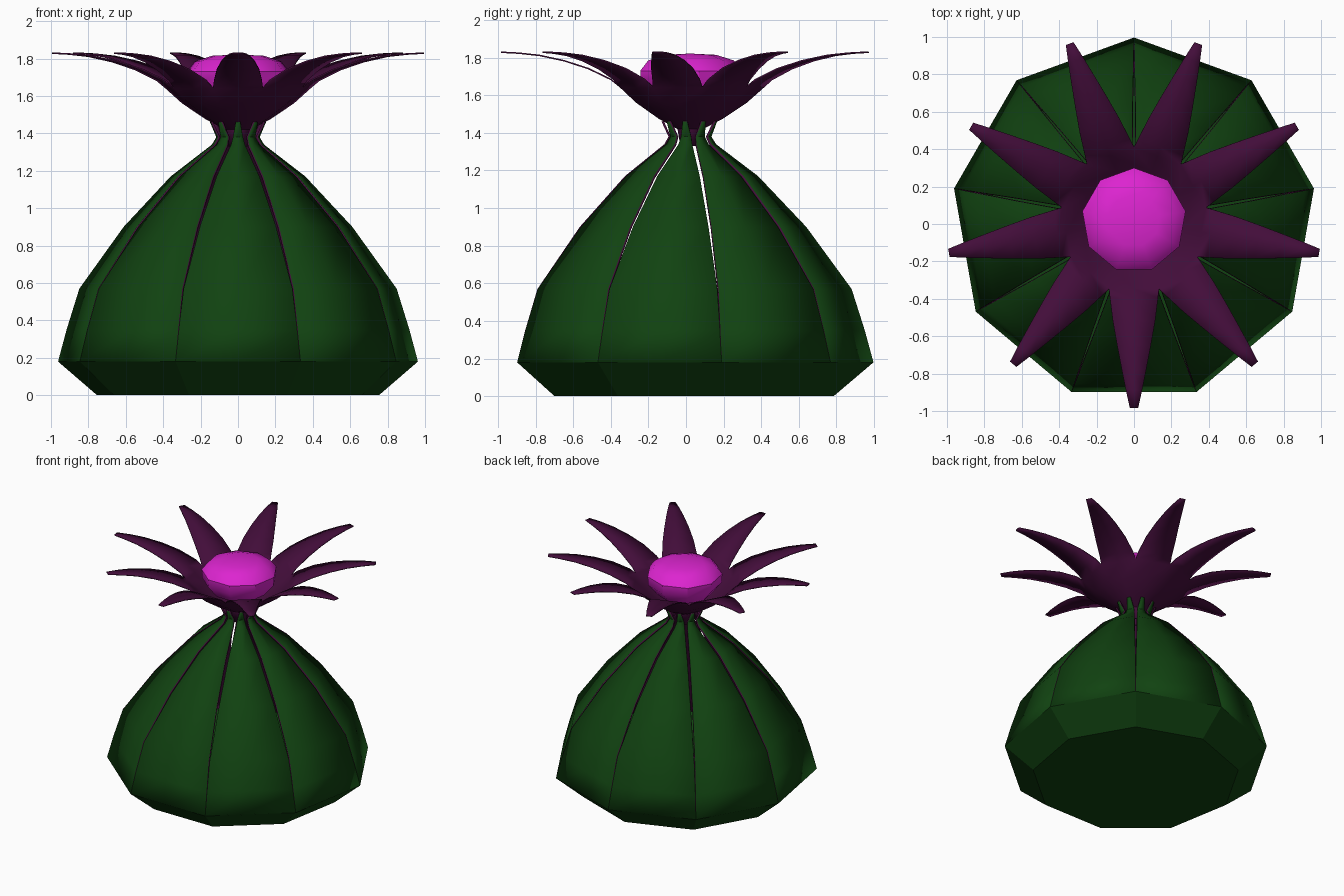
import bpy, bmesh, math
from mathutils import Vector

if "Cube" in bpy.data.objects:
    bpy.data.objects.remove(bpy.data.objects["Cube"])

SIDES = 9
CENTRE_Y = 0.02
TAN = math.tan(math.pi / SIDES)


def material(name, rgb):
    m = bpy.data.materials.new(name)
    m.diffuse_color = (*rgb, 1)
    m.use_nodes = True
    m.node_tree.nodes["Principled BSDF"].inputs["Base Color"].default_value = m.diffuse_color
    return m


green = material("leaf green", (0.0055, 0.055, 0.0055))
purple = material("petal purple", (0.055, 0.004, 0.042))
magenta = material("bright magenta", (0.72, 0.018, 0.63))


def finish(name, bm, mats, angle=30):
    bmesh.ops.remove_doubles(bm, verts=bm.verts, dist=0.0008)
    me = bpy.data.meshes.new(name)
    bm.to_mesh(me)
    bm.free()
    ob = bpy.data.objects.new(name, me)
    bpy.context.collection.objects.link(ob)
    for m in mats:
        me.materials.append(m)
    bpy.ops.object.select_all(action='DESELECT')
    ob.select_set(True)
    bpy.context.view_layer.objects.active = ob
    bpy.ops.object.shade_smooth_by_angle(angle=math.radians(angle))
    return ob


def sector_strips(rows):
    """Nine radial strips; each row is (distance, height, half width)."""
    bm = bmesh.new()
    for k in range(SIDES):
        a = -math.pi / 2 + k * 2 * math.pi / SIDES
        out = Vector((math.cos(a), math.sin(a), 0))
        side = Vector((-math.sin(a), math.cos(a), 0))
        grid = []
        for d, z, w in rows:
            mid = out * d + Vector((0, CENTRE_Y, z))
            grid.append([bm.verts.new(mid + side * w * t) for t in (-1, 0, 1)])
        for lo, hi in zip(grid, grid[1:]):
            for i in range(2):
                bm.faces.new((lo[i], lo[i + 1], hi[i + 1], hi[i]))
    return bm


def thicken(ob, amount, inner=0):
    s = ob.modifiers.new("thickness", 'SOLIDIFY')
    s.thickness = amount
    s.offset = -1
    s.material_offset = inner
    s.material_offset_rim = inner


def rings(profile, phase):
    """Closed faceted body of revolution; profile is (radius, height)."""
    bm = bmesh.new()
    loops = []
    for r, z in profile:
        loops.append([bm.verts.new((r * math.cos(phase + i * 2 * math.pi / SIDES),
                                    CENTRE_Y + r * math.sin(phase + i * 2 * math.pi / SIDES), z))
                      for i in range(SIDES)])
    for lo, hi in zip(loops, loops[1:]):
        for i in range(SIDES):
            j = (i + 1) % SIDES
            bm.faces.new((lo[i], lo[j], hi[j], hi[i]))
    bm.faces.new(list(reversed(loops[0])))
    return bm, loops


# Faceted base with a flat floor
bm, _ = rings([(0.765, 0.0), (0.977, 0.18)], math.pi / 2)
finish("base", bm, [green], 20)

# Green sepals, purple inside, with slits that widen towards the neck
sepal_rows = [(d, z, d * TAN - gap) for d, z, gap in (
    (0.918, 0.18, 0.0), (0.875, 0.35, 0.002), (0.81, 0.57, 0.004),
    (0.585, 0.90, 0.009), (0.345, 1.17, 0.011), (0.135, 1.34, 0.012))]
sepal_rows += [(0.113, 1.38, 0.027), (0.15, 1.46, 0.012)]
sepals = finish("sepals", sector_strips(sepal_rows), [green, purple], 35)
thicken(sepals, 0.012, 1)

# Flower: joined bowl that splits into nine long petals
bowl = [(0.05, 1.33), (0.065, 1.42), (0.165, 1.475), (0.285, 1.56), (0.37, 1.64)]
flower_rows = [(d, z, d * TAN) for d, z in bowl]
flower_rows += [(0.42, 1.68, 0.128), (0.54, 1.738, 0.113), (0.67, 1.78, 0.09),
                (0.80, 1.808, 0.065), (0.91, 1.82, 0.043), (1.005, 1.825, 0.022)]
flower = finish("flower_petals", sector_strips(flower_rows), [purple], 50)
thicken(flower, 0.008)

# Flower heart: low dome with faceted sides
bm, loops = rings([(0.20, 1.57), (0.275, 1.66), (0.28, 1.73), (0.235, 1.785), (0.14, 1.815)],
                  math.pi / 2)
tip = bm.verts.new((0, CENTRE_Y, 1.822))
top = loops[-1]
for i in range(SIDES):
    bm.faces.new((top[i], top[(i + 1) % SIDES], tip))
finish("flower_heart", bm, [magenta], 36)
